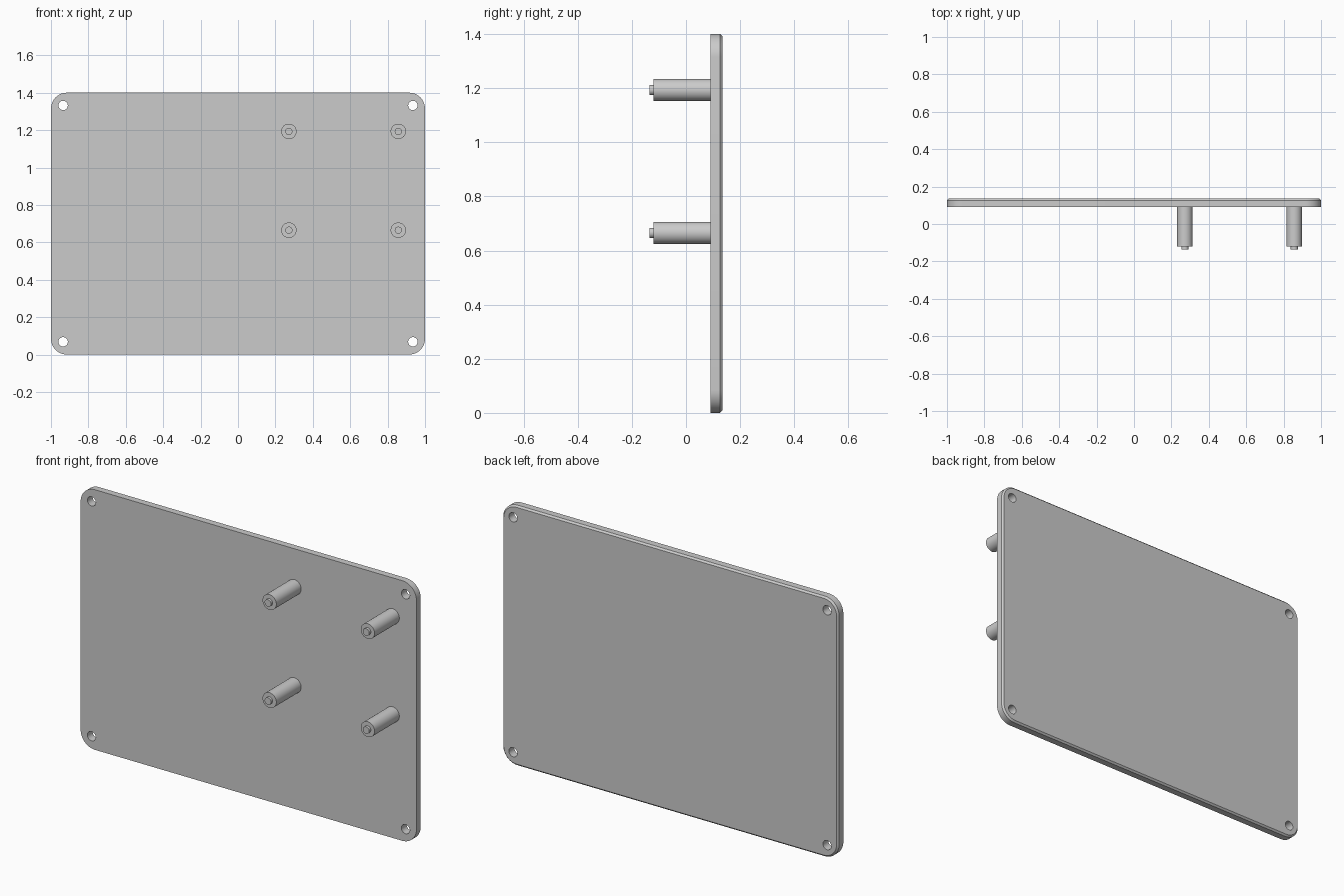
import bpy
import bmesh
from math import cos, sin, pi

if "Cube" in bpy.data.objects:
    bpy.data.objects.remove(bpy.data.objects["Cube"])

FRONT, BACK, TIP = 0.09, 0.135, -0.135      # y of plate faces and pin tips
HEIGHT, CORNER, EDGE = 1.4, 0.085, 0.009    # plate height, corner radius, back edge chamfer


def circle(x, z, r, n=48):
    return [(x + r * cos(2 * pi * i / n), z + r * sin(2 * pi * i / n)) for i in range(n)]


def rounded_rect(inset, n=12):
    r = CORNER - inset
    pts = []
    for k, (sx, sz) in enumerate([(1, 1), (-1, 1), (-1, -1), (1, -1)]):
        cx, cz = sx * (1 - CORNER), HEIGHT / 2 + sz * (HEIGHT / 2 - CORNER)
        for i in range(n + 1):
            a = (k + i / n) * pi / 2
            pts.append((cx + r * cos(a), cz + r * sin(a)))
    return pts


def loft(bm, sections):
    """Skin a closed solid through (y, outline) sections."""
    rings = [[bm.verts.new((x, y, z)) for x, z in pts] for y, pts in sections]
    for a, b in zip(rings, rings[1:]):
        for i in range(len(a)):
            j = (i + 1) % len(a)
            bm.faces.new((a[i], a[j], b[j], b[i]))
    bm.faces.new(rings[0])
    bm.faces.new(rings[-1])


def make_object(name, *solids):
    bm = bmesh.new()
    for sections in solids:
        loft(bm, sections)
    bmesh.ops.recalc_face_normals(bm, faces=bm.faces)
    mesh = bpy.data.meshes.new(name)
    bm.to_mesh(mesh)
    bm.free()
    obj = bpy.data.objects.new(name, mesh)
    bpy.context.collection.objects.link(obj)
    return obj


def select(obj):
    bpy.ops.object.select_all(action='DESELECT')
    obj.select_set(True)
    bpy.context.view_layer.objects.active = obj


# Plate with rounded corners and a chamfered back edge
plate = make_object("mounting_plate", [
    (FRONT, rounded_rect(0)),
    (BACK - EDGE, rounded_rect(0)),
    (BACK, rounded_rect(EDGE)),
])

# Screw holes through the four corners
holes = make_object("hole_cutter", *[
    [(y, circle(x, z, 0.025)) for y in (FRONT - 0.05, BACK + 0.05)]
    for x in (-0.935, 0.935) for z in (0.068, HEIGHT - 0.068)
])
holes.hide_render = True
cut = plate.modifiers.new("screw_holes", 'BOOLEAN')
cut.object = holes
cut.operation = 'DIFFERENCE'
cut.solver = 'EXACT'
select(plate)
bpy.ops.object.modifier_apply(modifier=cut.name)
bpy.data.objects.remove(holes)
bpy.ops.object.shade_smooth_by_angle(angle=pi / 6)

# Four stepped standoffs: thick post with a short locating pin
for row, z in (("lower", 0.665), ("upper", 1.193)):
    for side, x in (("inner", 0.272), ("outer", 0.857)):
        post, pin = circle(x, z, 0.041), circle(x, z, 0.019)
        standoff = make_object(f"standoff_{row}_{side}", [
            (FRONT, post), (-0.121, post), (-0.121, pin), (TIP, pin),
        ])
        select(standoff)
        bpy.ops.object.shade_smooth_by_angle(angle=pi / 6)
